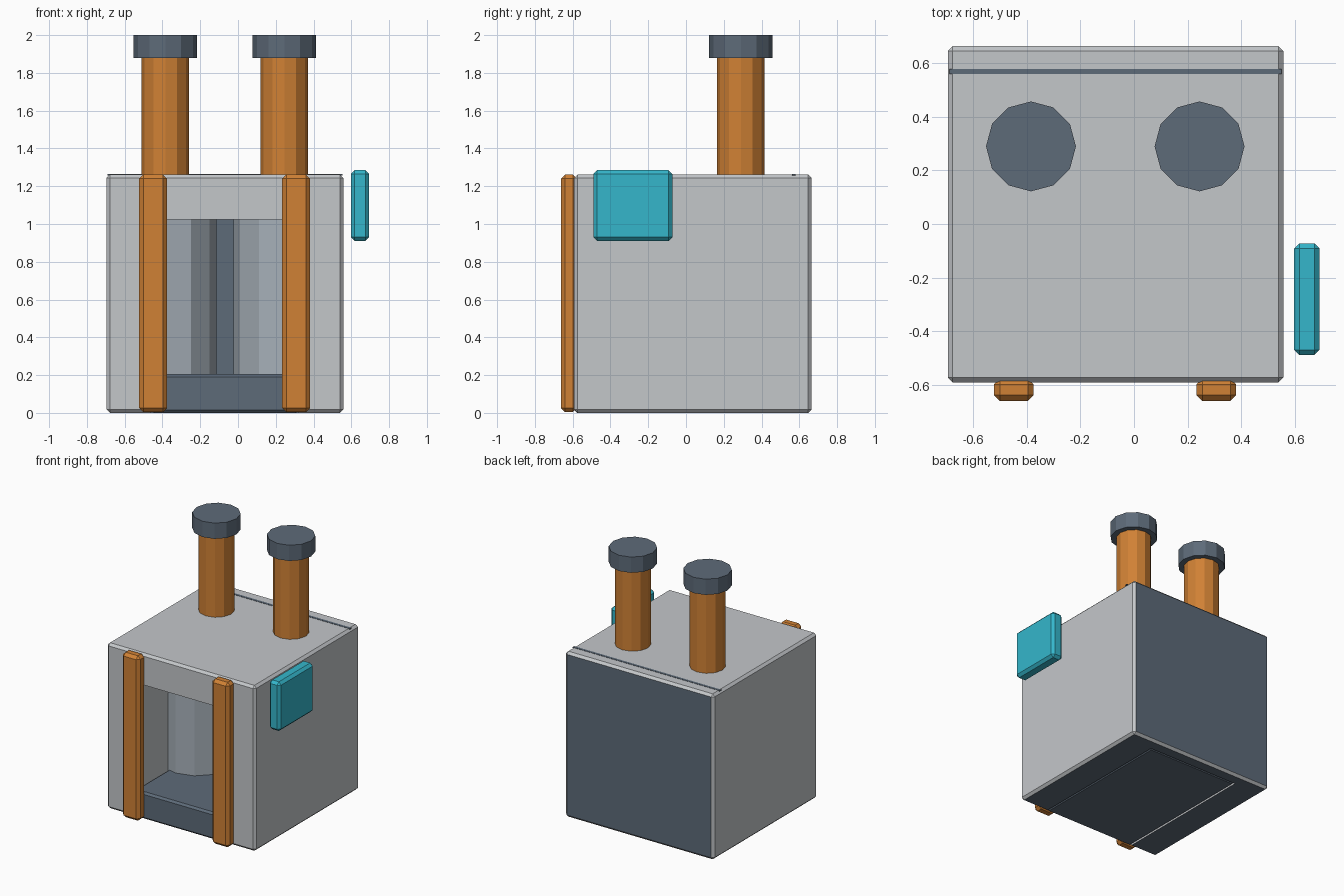
import bpy, bmesh, math
from mathutils import Vector

if "Cube" in bpy.data.objects:
    bpy.data.objects.remove(bpy.data.objects["Cube"])


def material(name, rgb):
    m = bpy.data.materials.new(name)
    m.diffuse_color = (*rgb, 1.0)
    m.use_nodes = True
    m.node_tree.nodes["Principled BSDF"].inputs["Base Color"].default_value = m.diffuse_color
    return m


GREY = material("light grey", (0.55, 0.57, 0.59))
SLATE = material("slate", (0.11, 0.145, 0.19))
ORANGE = material("orange", (0.63, 0.22, 0.035))
CYAN = material("cyan", (0.035, 0.47, 0.60))
TANK = material("pale blue grey", (0.38, 0.43, 0.48))


def finish(name, bm, mat):
    mesh = bpy.data.meshes.new(name)
    bm.to_mesh(mesh)
    bm.free()
    mesh.materials.append(mat)
    obj = bpy.data.objects.new(name, mesh)
    bpy.context.collection.objects.link(obj)
    return obj


def box(name, lo, hi, mat, bevel=0.0):
    bm = bmesh.new()
    bmesh.ops.create_cube(bm, size=1.0)
    lo, hi = Vector(lo), Vector(hi)
    bmesh.ops.scale(bm, vec=hi - lo, verts=bm.verts[:])
    bmesh.ops.translate(bm, vec=(lo + hi) / 2, verts=bm.verts[:])
    if bevel:
        bmesh.ops.bevel(bm, geom=bm.edges[:], offset=bevel, segments=1, affect='EDGES')
    return finish(name, bm, mat)


def cylinder(name, x, y, z0, z1, r, mat, sides=12):
    # Corners fall on the x and y axes
    bm = bmesh.new()
    angles = [2 * math.pi * i / sides for i in range(sides)]
    rings = [[bm.verts.new((x + r * math.cos(a), y + r * math.sin(a), z)) for a in angles]
             for z in (z0, z1)]
    low, high = rings
    bm.faces.new(low[::-1])
    bm.faces.new(high)
    for i in range(sides):
        j = (i + 1) % sides
        bm.faces.new((low[i], low[j], high[j], high[i]))
    return finish(name, bm, mat)


# Casing with an open bay at the front
body = box("casing", (-0.696, -0.592, 0), (0.558, 0.665, 1.262), GREY, 0.018)
cutter = box("bay_cutter", (-0.46, -1, -0.5), (0.32, 0.57, 1.025), GREY)
cutter.hide_render = True
mod = body.modifiers.new("bay", 'BOOLEAN')
mod.operation = 'DIFFERENCE'
mod.object = cutter
mod.solver = 'EXACT'
bpy.context.view_layer.objects.active = body
bpy.ops.object.modifier_apply(modifier=mod.name)
bpy.data.objects.remove(cutter)

# Slate rear wall (both sides) and underside
body.data.materials.clear()
body.data.materials.append(GREY)
body.data.materials.append(SLATE)
for p in body.data.polygons:
    rear = abs(p.normal.y) > 0.9 and p.center.y > 0.5
    under = p.normal.z < -0.9 and p.center.z < 0.05
    p.material_index = 1 if rear or under else 0

# Bay floor and the seam across the roof
box("bay_floor", (-0.46, -0.592, 0), (0.32, 0.57, 0.205), SLATE, 0.015)
box("roof_seam", (-0.69, 0.56, 1.258), (0.552, 0.58, 1.264), SLATE)

# Tanks in the bay, with chimneys and caps above
for side, x in (("left", -0.385), ("right", 0.245)):
    cylinder(f"{side}_tank", x, 0.065, 0.19, 1.04, 0.27, TANK)
    cylinder(f"{side}_chimney", x, 0.29, 1.24, 1.90, 0.126, ORANGE)
    cylinder(f"{side}_chimney_cap", x, 0.29, 1.88, 2.0, 0.168, SLATE)

# Front posts
for side, x in (("left", -0.449), ("right", 0.308)):
    box(f"{side}_front_post", (x - 0.074, -0.662, 0.004), (x + 0.074, -0.577, 1.262), ORANGE, 0.022)

# Side panel beside the casing
box("side_panel", (0.598, -0.49, 0.91), (0.694, -0.072, 1.285), CYAN, 0.02)
